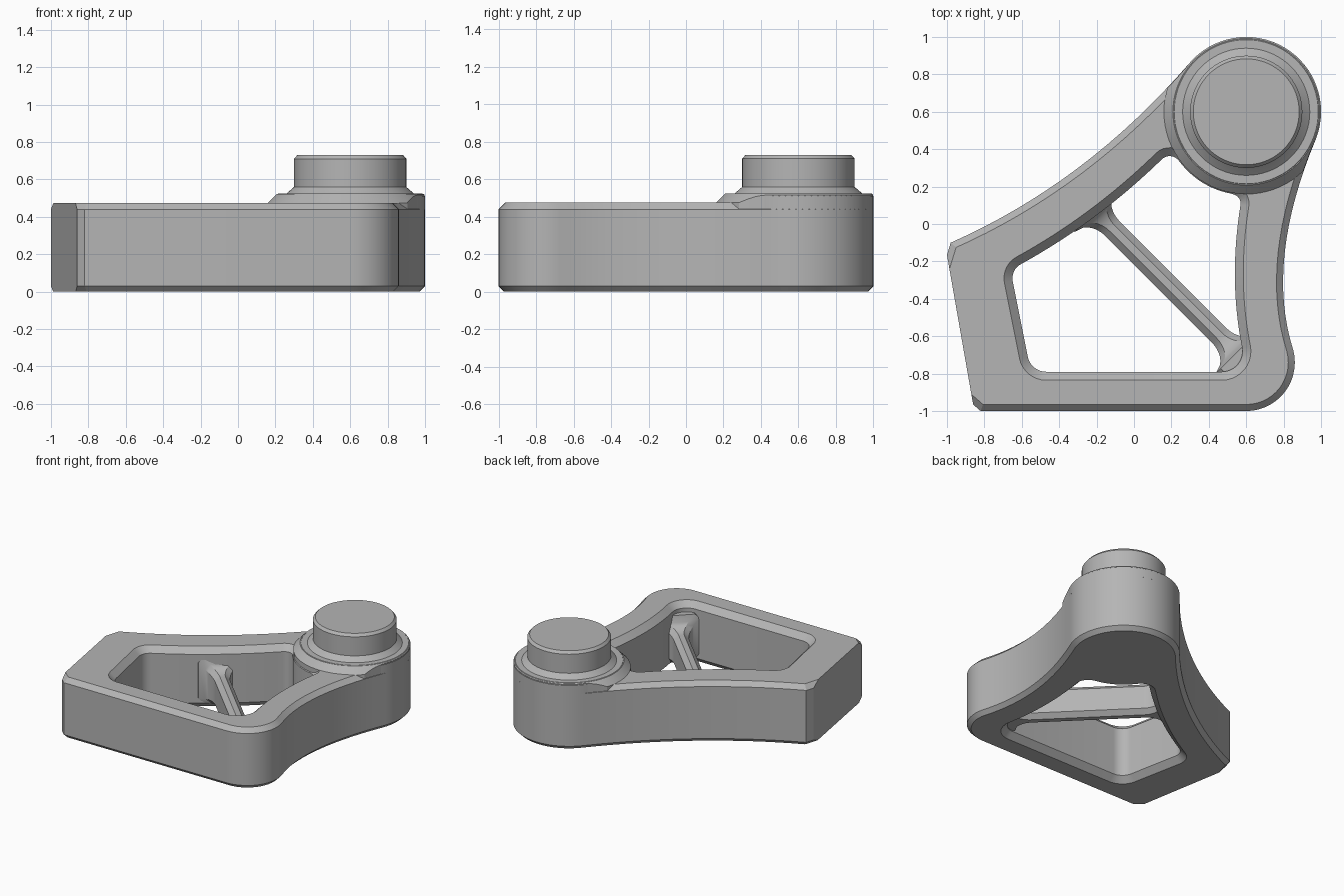
import bpy
from math import cos, sin, radians, sqrt
from mathutils import Vector

cube = bpy.data.objects.get("Cube")
if cube:
    bpy.data.objects.remove(cube, do_unlink=True)

grey = bpy.data.materials.new("plain_grey")
grey.use_nodes = True
grey.diffuse_color = (0.46, 0.46, 0.46, 1)
grey.node_tree.nodes["Principled BSDF"].inputs["Base Color"].default_value = grey.diffuse_color


def arc(cx, cy, r, a0, a1, n):
    angles = [radians(a0 + (a1 - a0) * i / n) for i in range(n + 1)]
    return [Vector((cx + r * cos(a), cy + r * sin(a))) for a in angles]


def bend(p0, c, p1, n=16):
    """Inner points of a curve from p0 to p1, pulled towards c."""
    c = Vector(c)
    ts = [i / n for i in range(1, n)]
    return [p0 * (1 - t) ** 2 + c * 2 * t * (1 - t) + p1 * t * t for t in ts]


def offset(pts, d, keep_last=False):
    """Move a counter-clockwise outline outwards by d, optionally leaving its last edge."""
    n = len(pts)
    edges = [pts[(i + 1) % n] - pts[i] for i in range(n)]
    normals = [Vector((e.y, -e.x)).normalized() for e in edges]
    dist = [d] * n
    if keep_last:
        dist[-1] = 0
    out = []
    for i, p in enumerate(pts):
        a, b, da, db = normals[i - 1], normals[i], dist[i - 1], dist[i]
        det = a.x * b.y - a.y * b.x
        if abs(det) < 0.02:
            move = (a + b).normalized() * d
        else:
            move = Vector(((da * b.y - db * a.y) / det, (a.x * db - b.x * da) / det))
        out.append(p + move)
    return out


def level(pts, z):
    return [(p.x, p.y, z) for p in pts]


def loft(name, rings):
    """Closed solid through rings of equal length, capped at both ends."""
    n = len(rings[0])
    verts = [v for ring in rings for v in ring]
    faces = [tuple(reversed(range(n))), tuple(range(len(verts) - n, len(verts)))]
    for k in range(len(rings) - 1):
        for i in range(n):
            j = (i + 1) % n
            faces.append((k * n + i, k * n + j, k * n + n + j, k * n + n + i))
    mesh = bpy.data.meshes.new(name)
    mesh.from_pydata(verts, [], faces)
    mesh.materials.append(grey)
    obj = bpy.data.objects.new(name, mesh)
    bpy.context.collection.objects.link(obj)
    return obj


def turned(name, profile):
    return loft(name, [level(arc(0.6, 0.6, r, 0, 360, 72)[:-1], z) for r, z in profile])


def activate(obj):
    bpy.ops.object.select_all(action="DESELECT")
    obj.select_set(True)
    bpy.context.view_layer.objects.active = obj


def combine(obj, tool, operation):
    mod = obj.modifiers.new(operation.lower(), "BOOLEAN")
    mod.object, mod.operation, mod.solver = tool, operation, "EXACT"
    activate(obj)
    bpy.ops.object.modifier_apply(modifier=mod.name)
    bpy.data.objects.remove(tool, do_unlink=True)


# Outer outline; the last edge is the flat left end
corner = arc(0.6, -0.74, 0.26, -90, 15, 14)
round_end = arc(0.6, 0.6, 0.4, -22, 140, 32)
tail = Vector((-0.98, -0.1))
outline = [Vector((-0.86, -0.965)), Vector((-0.82, -1))] + corner
outline += bend(corner[-1], (0.70, -0.2), round_end[0]) + round_end
outline += bend(round_end[-1], (-0.257, 0.22), tail) + [tail, Vector((-1, -0.165))]

# Outline of the opening
low_left = arc(-0.47, -0.69, 0.1, 191, 270, 8)
low_right = arc(0.47, -0.68, 0.11, -90, 10, 10)
up_right = arc(0.52, 0.11, 0.05, -10, 80, 8)
boss_side = arc(0.6, 0.6, 0.445, 259, 218, 10)
up_mid = arc(0.191, 0.303, 0.06, 38, 133, 8)
up_left = arc(-0.565, -0.29, 0.085, 119, 191, 8)
opening = low_left + low_right
opening += bend(low_right[-1], (0.505, -0.3), up_right[0]) + up_right
opening += boss_side + up_mid
opening += bend(up_mid[-1], (-0.196, 0.01), up_left[0]) + up_left

# Frame with chamfered rims
frame = loft("frame", [level(offset(outline, -d, True), z)
                       for d, z in ((0.03, 0), (0, 0.03), (0, 0.44), (0.035, 0.475))])
combine(frame, loft("opening_cutter", [level(offset(opening, d), z) for d, z in
                    ((0.055, -0.01), (0, 0.045), (0, 0.43), (0.055, 0.485))]), "DIFFERENCE")

# Pocket in the left end, open below
start, end = outline[-1], outline[0]
along = (end - start).normalized()
inward = Vector((-along.y, along.x))
length = (end - start).length
s0, s1 = length * 0.23, length * 0.88
section = [(s0, -0.1), (s0, 0.36), (s0 + 0.05, 0.4), (s1 - 0.05, 0.4), (s1, 0.36), (s1, -0.1)]
pocket = []
for depth in (0.14, -0.1):
    spots = [(start + along * s + inward * depth, z) for s, z in section]
    pocket.append([(p.x, p.y, z) for p, z in spots])
combine(frame, loft("pocket_cutter", pocket), "DIFFERENCE")

# Boss, its sloping skirt and the shaft
boss = turned("boss", [(0.4, 0.44), (0.4, 0.51), (0.385, 0.525)])
skirt = turned("boss_skirt", [(0.44, 0.43), (0.44, 0.475), (0.392, 0.523)])
combine(skirt, loft("skirt_limit", [level(offset(outline, -0.002), z) for z in (0.4, 0.6)]),
        "INTERSECT")
shaft = turned("shaft", [(0.34, 0.5), (0.34, 0.525), (0.305, 0.555), (0.3, 0.56),
                         (0.3, 0.71), (0.283, 0.73)])

# Diagonal rib, flared where it meets the frame
a, b = Vector((-0.25, 0.11)), Vector((0.59, -0.73))
direction = (b - a).normalized()
side = Vector((-direction.y, direction.x))
span = (b - a).length
wall, reach, steps = 0.06, 0.13, 8
near = [0] + [wall + reach * i / steps for i in range(steps + 1)]
stations = near + [span - s for s in reversed(near)]
rings = []
for s in stations:
    u = max(0, min(1, 1 - (min(s, span - s) - wall) / reach))
    flare = 0.1 * (1 - sqrt(1 - u * u))
    w, top, base, cut = 0.055 + flare, 0.3 + flare, 0.05, 0.035
    shape = [(w - cut, base), (w, base + cut), (w, top - cut), (w - cut, top)]
    shape += [(-x, z) for x, z in reversed(shape)]
    centre = a + direction * s
    rings.append([(*(centre + side * x), z) for x, z in shape])
rib = loft("diagonal_rib", rings)

# Consistent normals and smooth curves with sharp edges
for obj in (frame, boss, skirt, shaft, rib):
    activate(obj)
    bpy.ops.object.mode_set(mode="EDIT")
    bpy.ops.mesh.select_all(action="SELECT")
    bpy.ops.mesh.normals_make_consistent(inside=False)
    bpy.ops.object.mode_set(mode="OBJECT")
    bpy.ops.object.shade_smooth_by_angle(angle=radians(25))
